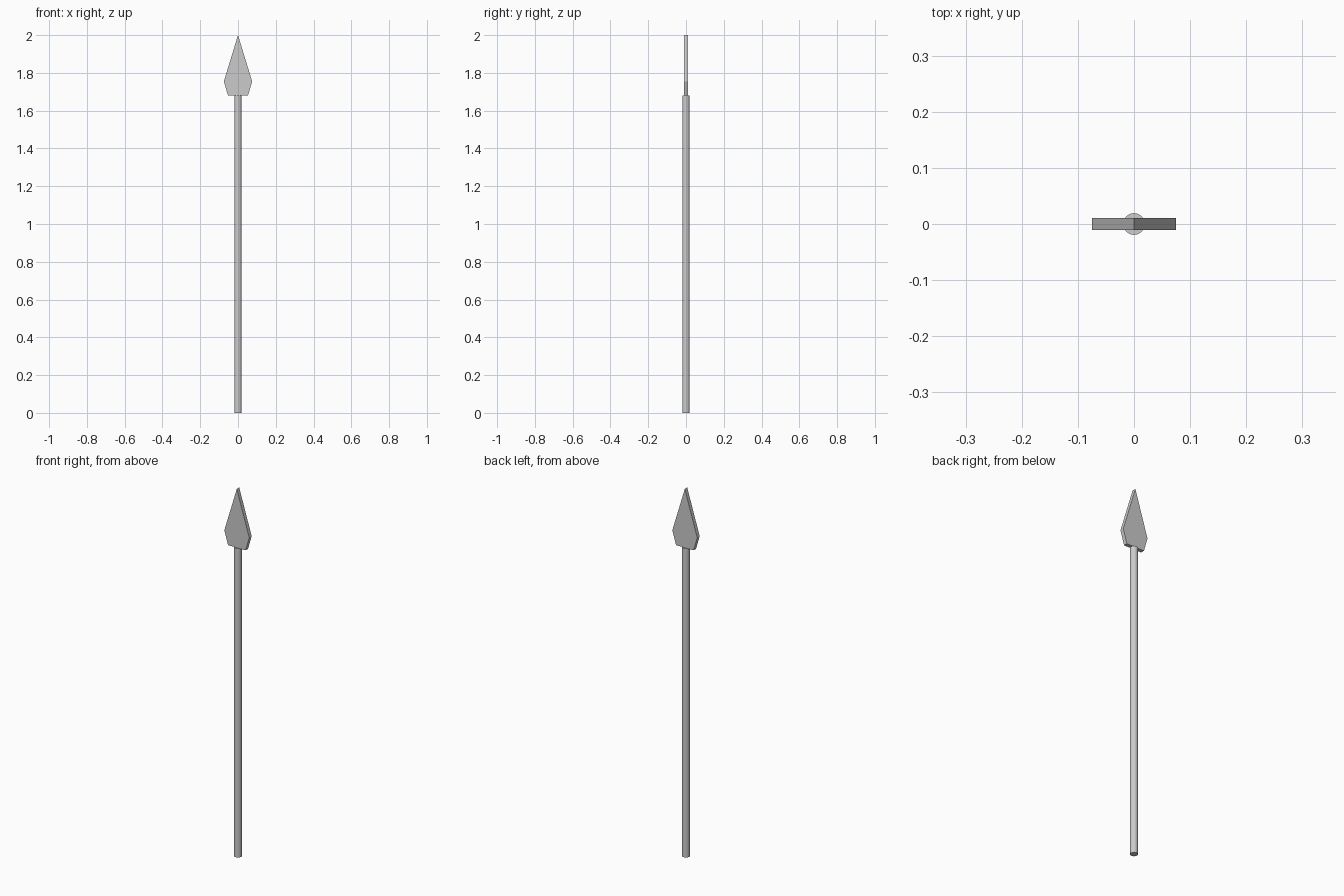
import bpy
import bmesh

if "Cube" in bpy.data.objects:
    bpy.data.objects.remove(bpy.data.objects["Cube"])

SHAFT_TOP = 1.68

# shaft: slim round pole
bpy.ops.mesh.primitive_cylinder_add(vertices=16, radius=0.0195, depth=SHAFT_TOP,
                                    location=(0, 0, SHAFT_TOP / 2))
shaft = bpy.context.object
shaft.name = "shaft"
bpy.ops.object.shade_smooth_by_angle()

# spear_head: flat pointed blade, outline extruded along y
half_thickness = 0.0105
outline = [(-0.053, SHAFT_TOP), (0.053, SHAFT_TOP), (0.075, 1.755), (0, 2), (-0.075, 1.755)]
bm = bmesh.new()
face = bm.faces.new([bm.verts.new((x, -half_thickness, z)) for x, z in outline])
side = bmesh.ops.extrude_face_region(bm, geom=[face])
moved = [g for g in side["geom"] if isinstance(g, bmesh.types.BMVert)]
bmesh.ops.translate(bm, verts=moved, vec=(0, 2 * half_thickness, 0))
bmesh.ops.recalc_face_normals(bm, faces=bm.faces)
mesh = bpy.data.meshes.new("spear_head")
bm.to_mesh(mesh)
bm.free()
head = bpy.data.objects.new("spear_head", mesh)
bpy.context.collection.objects.link(head)
